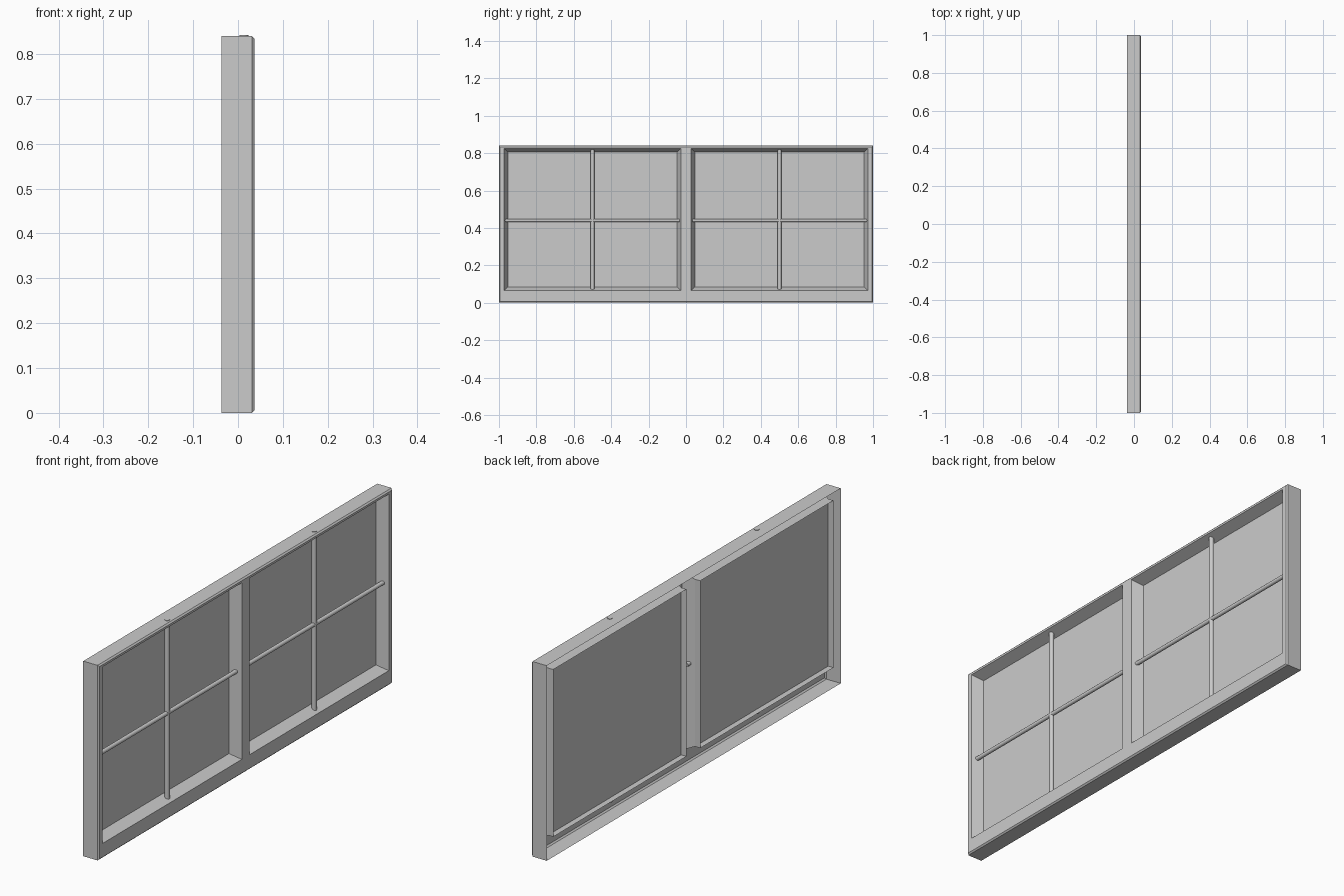
import bpy, bmesh, math
from mathutils import Vector

cube = bpy.data.objects.get("Cube")
if cube:
    bpy.data.objects.remove(cube, do_unlink=True)

grey = bpy.data.materials.new("plain_grey")
grey.use_nodes = True
COLOUR = (0.6, 0.6, 0.6, 1)
grey.diffuse_color = COLOUR
grey.node_tree.nodes["Principled BSDF"].inputs["Base Color"].default_value = COLOUR

FRONT, BACK, GLASS_X = 0.037, -0.037, -0.01
HEIGHT, MID_Z = 0.84, 0.445
OPEN_Y, OPEN_Z, SPLAY = 0.473, 0.38, 0.02


def finish(bm, name):
    mesh = bpy.data.meshes.new(name)
    bm.to_mesh(mesh)
    bm.free()
    mesh.materials.append(grey)
    obj = bpy.data.objects.new(name, mesh)
    bpy.context.collection.objects.link(obj)
    return obj


def ring(bm, x, cy, cz, hy, hz):
    """Rectangle of four corners facing +x."""
    signs = ((-1, -1), (1, -1), (1, 1), (-1, 1))
    return [bm.verts.new((x, cy + sy * hy, cz + sz * hz)) for sy, sz in signs]


def loft(bm, rings):
    for a, b in zip(rings, rings[1:]):
        for i in range(4):
            j = (i + 1) % 4
            bm.faces.new((a[i], a[j], b[j], b[i]))


def rod(name, start, end, radius):
    """Thin round glazing bar between two points."""
    start, end = Vector(start), Vector(end)
    bm = bmesh.new()
    bmesh.ops.create_cone(bm, cap_ends=True, segments=12, radius1=radius,
                          radius2=radius, depth=(end - start).length)
    turn = (end - start).to_track_quat('Z', 'Y')
    bmesh.ops.rotate(bm, verts=bm.verts, cent=(0, 0, 0), matrix=turn.to_matrix())
    bmesh.ops.translate(bm, verts=bm.verts, vec=(start + end) / 2)
    obj = finish(bm, name)
    bpy.ops.object.select_all(action='DESELECT')
    obj.select_set(True)
    bpy.context.view_layer.objects.active = obj
    bpy.ops.object.shade_smooth_by_angle(angle=math.radians(40))


# Frame shell, open at the back, with chamfered front edges
bm = bmesh.new()
CHAMFER = 0.006
half = HEIGHT / 2
loft(bm, [ring(bm, BACK, 0, half, 1, half),
          ring(bm, FRONT - CHAMFER, 0, half, 1, half),
          ring(bm, FRONT, 0, half, 1 - CHAMFER, half - CHAMFER)])

# Front face as a grid with the two openings left out
ys = [-1 + CHAMFER, -0.5 - OPEN_Y, -0.5 + OPEN_Y,
      0.5 - OPEN_Y, 0.5 + OPEN_Y, 1 - CHAMFER]
zs = [CHAMFER, MID_Z - OPEN_Z, MID_Z + OPEN_Z, HEIGHT - CHAMFER]
for i in range(5):
    for k in range(3):
        if k == 1 and i in (1, 3):
            continue
        corners = ((i, k), (i + 1, k), (i + 1, k + 1), (i, k + 1))
        bm.faces.new([bm.verts.new((FRONT, ys[a], zs[b])) for a, b in corners])

# Splayed reveals that run back past the glass as a lip
for cy in (-0.5, 0.5):
    inner = (OPEN_Y - SPLAY, OPEN_Z - SPLAY)
    loft(bm, [ring(bm, FRONT, cy, MID_Z, OPEN_Y, OPEN_Z),
              ring(bm, GLASS_X, cy, MID_Z, *inner),
              ring(bm, BACK + 0.002, cy, MID_Z, *inner)])
bmesh.ops.remove_doubles(bm, verts=bm.verts, dist=0.0001)
finish(bm, "window_frame")

# Panes and glazing bars
for side, cy in (("right", -0.5), ("left", 0.5)):
    bm = bmesh.new()
    bm.faces.new(ring(bm, GLASS_X, cy, MID_Z, OPEN_Y - SPLAY, OPEN_Z - SPLAY))
    finish(bm, side + "_pane")
    rod(side + "_upright_bar", (0.013, cy, 0.05), (0.013, cy, HEIGHT + 0.002), 0.01)
    rod(side + "_cross_bar", (0.013, cy - 0.48, 0.44), (0.013, cy + 0.48, 0.44), 0.009)
